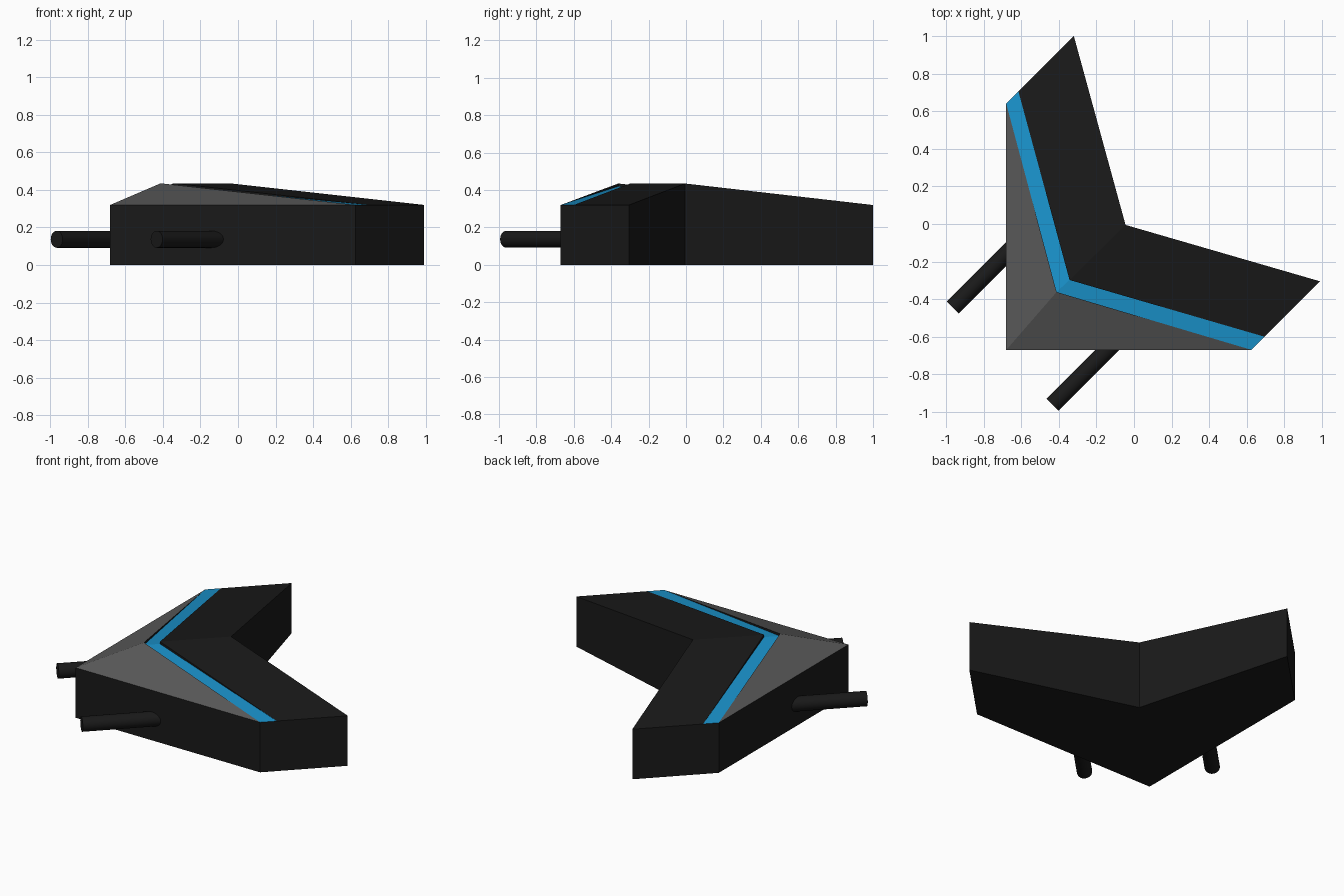
import bpy, math
from mathutils import Vector

if "Cube" in bpy.data.objects:
    bpy.data.objects.remove(bpy.data.objects["Cube"])


def material(name, rgb):
    m = bpy.data.materials.new(name)
    m.diffuse_color = (*rgb, 1)
    m.use_nodes = True
    m.node_tree.nodes["Principled BSDF"].inputs["Base Color"].default_value = m.diffuse_color
    return m


black = material("black", (0.01, 0.01, 0.01))
grey = material("dark_grey", (0.1, 0.1, 0.1))
blue = material("blue", (0.01, 0.29, 0.6))


def mesh_object(name, faces, mat):
    """Make an object from faces given as lists of points, sharing equal points."""
    verts = list(dict.fromkeys(p for f in faces for p in f))
    me = bpy.data.meshes.new(name)
    me.from_pydata(verts, [], [[verts.index(p) for p in f] for f in faces])
    me.materials.append(mat)
    ob = bpy.data.objects.new(name, me)
    bpy.context.collection.objects.link(ob)
    return ob


RIM, TOP, GROOVE = 0.32, 0.435, 0.42

# Chevron outline, counter-clockwise from the outer corner
corner = (-0.68, -0.67, RIM)
right_out, right_mid, right_tip = (0.625, -0.67, RIM), (0.695, -0.60, RIM), (0.99, -0.305, RIM)
notch = (-0.045, -0.005, TOP)
left_tip, left_mid, left_out = (-0.32, 1.0, RIM), (-0.615, 0.705, RIM), (-0.68, 0.64, RIM)
ridge_out, ridge_in = (-0.412, -0.362, TOP), (-0.343, -0.298, TOP)
floor_out, floor_in = (*ridge_out[:2], GROOVE), (*ridge_in[:2], GROOVE)

# Body: walls, underside, sloped black tops and groove sides
outline = [corner, right_out, right_mid, right_tip, notch, left_tip, left_mid, left_out]
base = [(x, y, 0.0) for x, y, z in outline]
n = len(outline)
faces = [[base[i], base[(i + 1) % n], outline[(i + 1) % n], outline[i]] for i in range(n)]
faces.append(base[::-1])
faces += [
    [right_mid, right_tip, notch, ridge_in],
    [ridge_in, notch, left_tip, left_mid],
    [right_mid, ridge_in, floor_in],
    [ridge_in, left_mid, floor_in],
    [ridge_out, right_out, floor_out],
    [left_out, ridge_out, floor_out],
]
mesh_object("body", faces, black)

# Sloped grey outer panels
mesh_object("outer_panels", [[corner, right_out, ridge_out],
                             [corner, ridge_out, left_out]], grey)

# Recessed blue stripe
mesh_object("stripe", [[right_out, right_mid, floor_in, floor_out],
                       [floor_out, floor_in, left_mid, left_out]], blue)

# Diagonal rods, sunk into the outer walls
direction = Vector((1, 1, 0)).normalized()
length = 0.55
for name, end in (("left_rod", (-0.965, -0.445, 0.137)),
                  ("right_rod", (-0.433, -0.962, 0.137))):
    bpy.ops.mesh.primitive_cylinder_add(
        vertices=24, radius=0.045, depth=length,
        location=Vector(end) + direction * length / 2,
        rotation=(0, math.pi / 2, math.pi / 4))
    rod = bpy.context.object
    rod.name = name
    rod.data.materials.append(black)
    bpy.ops.object.shade_smooth_by_angle(angle=math.radians(30))
